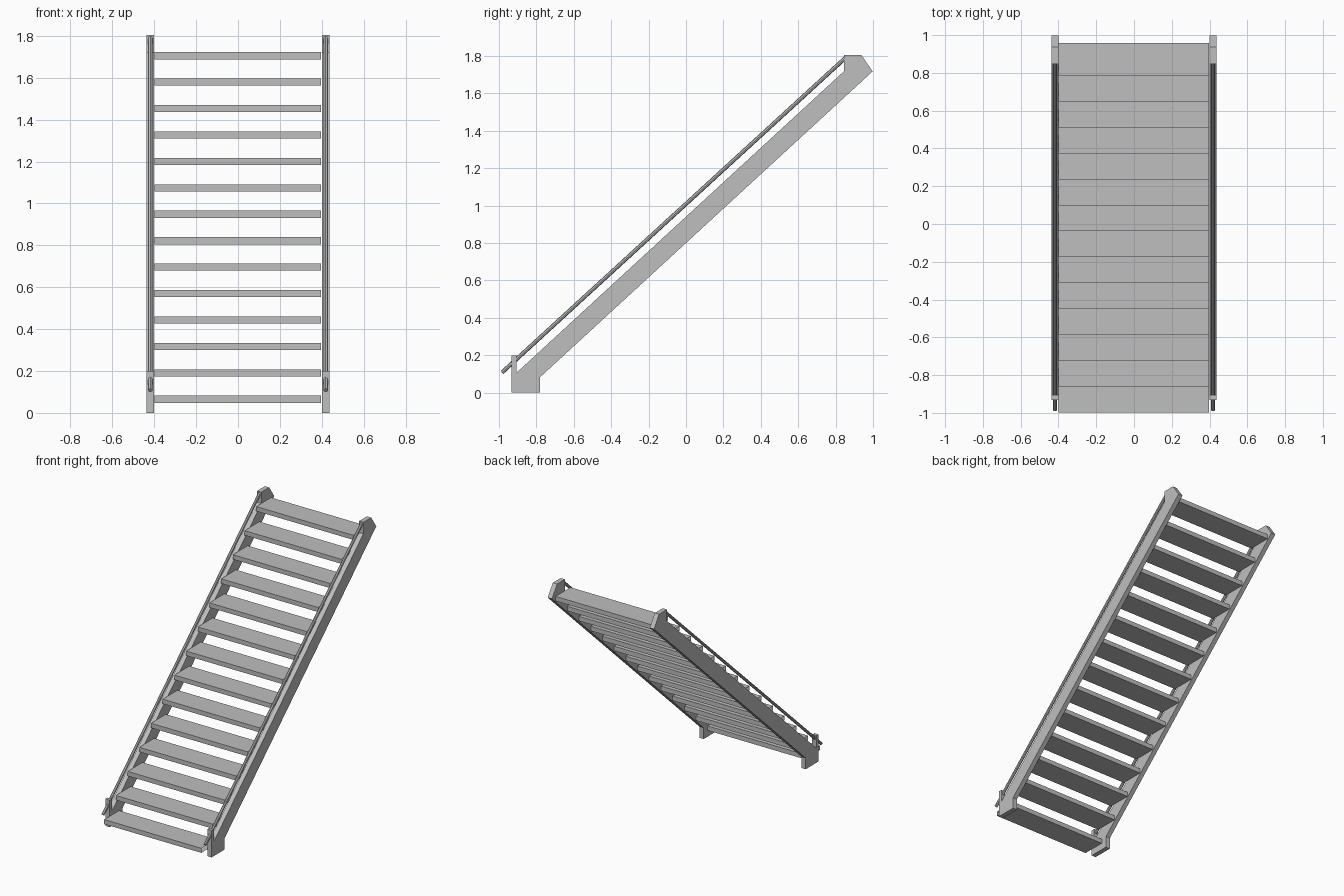
import bpy, bmesh
from mathutils import Vector

if "Cube" in bpy.data.objects:
    bpy.data.objects.remove(bpy.data.objects["Cube"], do_unlink=True)

# One plain grey for everything
grey = bpy.data.materials.new("light_grey")
grey.use_nodes = True
colour = (0.52, 0.52, 0.52, 1)
grey.diffuse_color = colour
grey.node_tree.nodes["Principled BSDF"].inputs["Base Color"].default_value = colour


def add_object(name, bm):
    mesh = bpy.data.meshes.new(name)
    bm.to_mesh(mesh)
    bm.free()
    mesh.materials.append(grey)
    obj = bpy.data.objects.new(name, mesh)
    bpy.context.collection.objects.link(obj)
    return obj


INNER, OUTER = 0.401, 0.436

# Stringer outline in (y, z): foot, sloping beam, top block and front post
STRINGER = [(-0.932, 0), (-0.78, 0), (-0.78, 0.083), (0.998, 1.718),
            (0.938, 1.805), (0.846, 1.805), (0.846, 1.72),
            (-0.906, 0.107), (-0.906, 0.2), (-0.932, 0.2)]


def stringer(name, side):
    bm = bmesh.new()
    face = bm.faces.new([bm.verts.new((side * INNER, y, z)) for y, z in STRINGER])
    out = bmesh.ops.extrude_face_region(bm, geom=[face])
    moved = [v for v in out["geom"] if isinstance(v, bmesh.types.BMVert)]
    bmesh.ops.translate(bm, verts=moved, vec=(side * (OUTER - INNER), 0, 0))
    bmesh.ops.recalc_face_normals(bm, faces=bm.faces)
    add_object(name, bm)


# Thin handrail running from in front of the post to the top block
def handrail(name, side):
    x = side * (INNER + OUTER) / 2
    start, end = Vector((x, -0.984, 0.108)), Vector((x, 0.852, 1.79))
    bm = bmesh.new()
    bmesh.ops.create_cone(bm, cap_ends=True, segments=8, radius1=0.011,
                          radius2=0.011, depth=(end - start).length)
    obj = add_object(name, bm)
    obj.location = (start + end) / 2
    obj.rotation_mode = 'QUATERNION'
    obj.rotation_quaternion = (end - start).to_track_quat('Z', 'Y')


for label, side in (("left", 1), ("right", -1)):
    stringer(label + "_stringer", side)
    handrail(label + "_handrail", side)

# Treads: slabs with open ends between the stringers
COUNT, RUN, RISE = 14, 0.137, 0.1262
DEPTH, THICK = 0.175, 0.034
for i in range(COUNT):
    bm = bmesh.new()
    bmesh.ops.create_cube(bm, size=1)
    ends = [f for f in bm.faces if abs(f.normal.x) > 0.5]
    bmesh.ops.delete(bm, geom=ends, context='FACES_ONLY')
    bmesh.ops.scale(bm, vec=(0.797, DEPTH, THICK), verts=bm.verts)
    bmesh.ops.translate(bm, verts=bm.verts, vec=(
        -0.001, -0.997 + DEPTH / 2 + i * RUN, 0.065 + i * RISE))
    add_object(f"tread_{i + 1}", bm)
